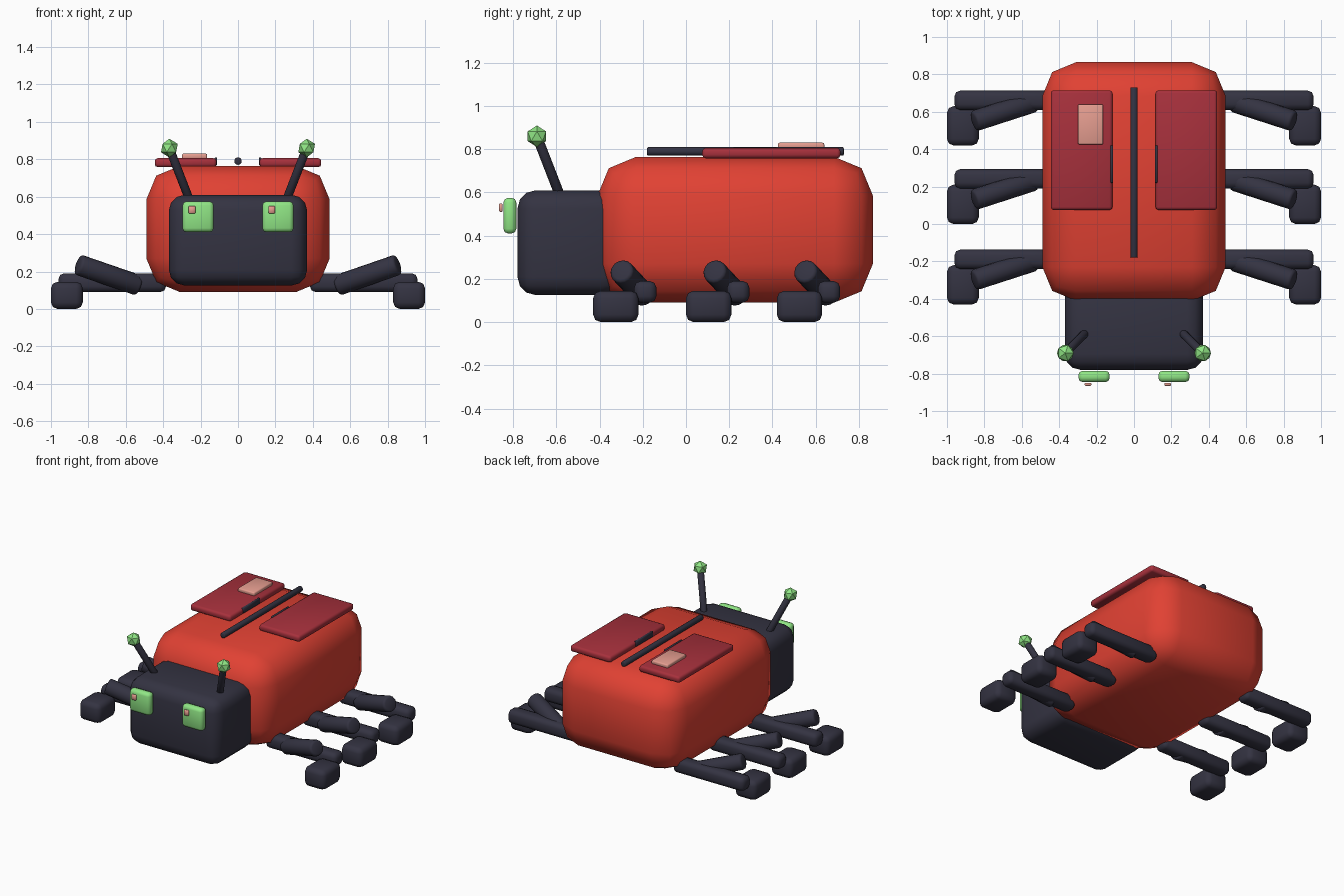
import bpy
import bmesh
import math
from mathutils import Vector

default = bpy.data.objects.get("Cube")
if default:
    bpy.data.objects.remove(default)


def material(name, rgb):
    mat = bpy.data.materials.new(name)
    mat.use_nodes = True
    colour = (*rgb, 1)
    mat.diffuse_color = colour
    mat.node_tree.nodes["Principled BSDF"].inputs["Base Color"].default_value = colour
    return mat


RED = material("body red", (0.75, 0.053, 0.033))
WINE = material("wing dark red", (0.385, 0.03, 0.045))
DARK = material("dark slate", (0.034, 0.033, 0.054))
GREEN = material("light green", (0.28, 0.79, 0.235))
PINK = material("dusty pink", (0.79, 0.34, 0.28))


def finish(name, bm, mat, smooth_angle=50):
    bmesh.ops.recalc_face_normals(bm, faces=bm.faces)
    mesh = bpy.data.meshes.new(name)
    bm.to_mesh(mesh)
    bm.free()
    mesh.materials.append(mat)
    obj = bpy.data.objects.new(name, mesh)
    bpy.context.collection.objects.link(obj)
    if smooth_angle:
        bpy.ops.object.select_all(action="DESELECT")
        obj.select_set(True)
        bpy.context.view_layer.objects.active = obj
        bpy.ops.object.shade_smooth_by_angle(angle=math.radians(smooth_angle))
    return obj


def box(name, xs, ys, zs, mat, bevel=0.0, segments=2):
    """Rounded box given by its range on each axis."""
    bm = bmesh.new()
    bmesh.ops.create_cube(bm, size=1)
    for v in bm.verts:
        for i, (lo, hi) in enumerate((xs, ys, zs)):
            v.co[i] = lo if v.co[i] < 0 else hi
    if bevel:
        bmesh.ops.bevel(bm, geom=bm.edges[:], offset=bevel, segments=segments,
                        profile=0.5, affect="EDGES", clamp_overlap=True)
    return finish(name, bm, mat)


def rod(name, start, end, radius, mat, bevel=0.006, sides=16):
    """Cylinder between two points with softened rims."""
    a, b = Vector(start), Vector(end)
    bm = bmesh.new()
    bmesh.ops.create_cone(bm, cap_ends=True, segments=sides, radius1=radius,
                          radius2=radius, depth=(b - a).length)
    rims = [e for e in bm.edges if abs(e.verts[0].co.z - e.verts[1].co.z) < 1e-5]
    bmesh.ops.bevel(bm, geom=rims, offset=bevel, segments=2, profile=0.5, affect="EDGES")
    turn = (b - a).to_track_quat("Z", "Y").to_matrix()
    for v in bm.verts:
        v.co = turn @ v.co + (a + b) / 2
    return finish(name, bm, mat)


def span(side, inner, outer):
    return tuple(sorted((side * inner, side * outer)))


# Body and head
box("body", (-0.49, 0.49), (-0.41, 0.865), (0.09, 0.765), RED, 0.18)
box("head", (-0.37, 0.37), (-0.78, -0.3), (0.125, 0.61), DARK, 0.085, 3)

# Ridge along the back and the patch on the right wing
rod("back_ridge", (0, -0.18, 0.79), (0, 0.73, 0.79), 0.02, DARK)
box("wing_patch", (-0.3, -0.165), (0.425, 0.64), (0.8, 0.83), PINK, 0.008)

for side, label in ((1, "left"), (-1, "right")):
    # Wing with a dark strip on its inner edge
    box(f"{label}_wing", span(side, 0.115, 0.445), (0.075, 0.715),
        (0.758, 0.806), WINE, 0.016)
    box(f"{label}_wing_strip", span(side, 0.111, 0.126), (0.22, 0.42),
        (0.768, 0.809), DARK, 0.003, 1)

    # Eye and pupil
    box(f"{label}_eye", span(side, 0.13, 0.297), (-0.845, -0.785),
        (0.41, 0.575), GREEN, 0.022)
    px = side * 0.213 - 0.033
    box(f"{label}_pupil", (px - 0.018, px + 0.018), (-0.865, -0.849),
        (0.51, 0.55), PINK, 0.004, 1)

    # Antenna with a faceted tip
    tip = Vector((side * 0.367, -0.69, 0.86))
    rod(f"{label}_antenna", (side * 0.262, -0.585, 0.59), tip, 0.023, DARK)
    ball = bmesh.new()
    bmesh.ops.create_icosphere(ball, subdivisions=1, radius=0.05)
    bmesh.ops.translate(ball, verts=ball.verts, vec=tip)
    finish(f"{label}_antenna_tip", ball, GREEN, None)

    # Three legs: straight bar, slanted upper segment, and foot
    for y, place in ((-0.325, "front"), (0.105, "middle"), (0.525, "back")):
        leg = f"{place}_{label}"
        box(f"{leg}_leg_bar", span(side, 0.385, 0.96), (y + 0.085, y + 0.188),
            (0.09, 0.19), DARK, 0.03)
        rod(f"{leg}_upper_leg", (side * 0.53, y + 0.13, 0.125),
            (side * 0.855, y + 0.025, 0.237), 0.056, DARK, 0.015)
        box(f"{leg}_foot", span(side, 0.83, 1.0), (y - 0.105, y + 0.105),
            (0, 0.145), DARK, 0.035)
